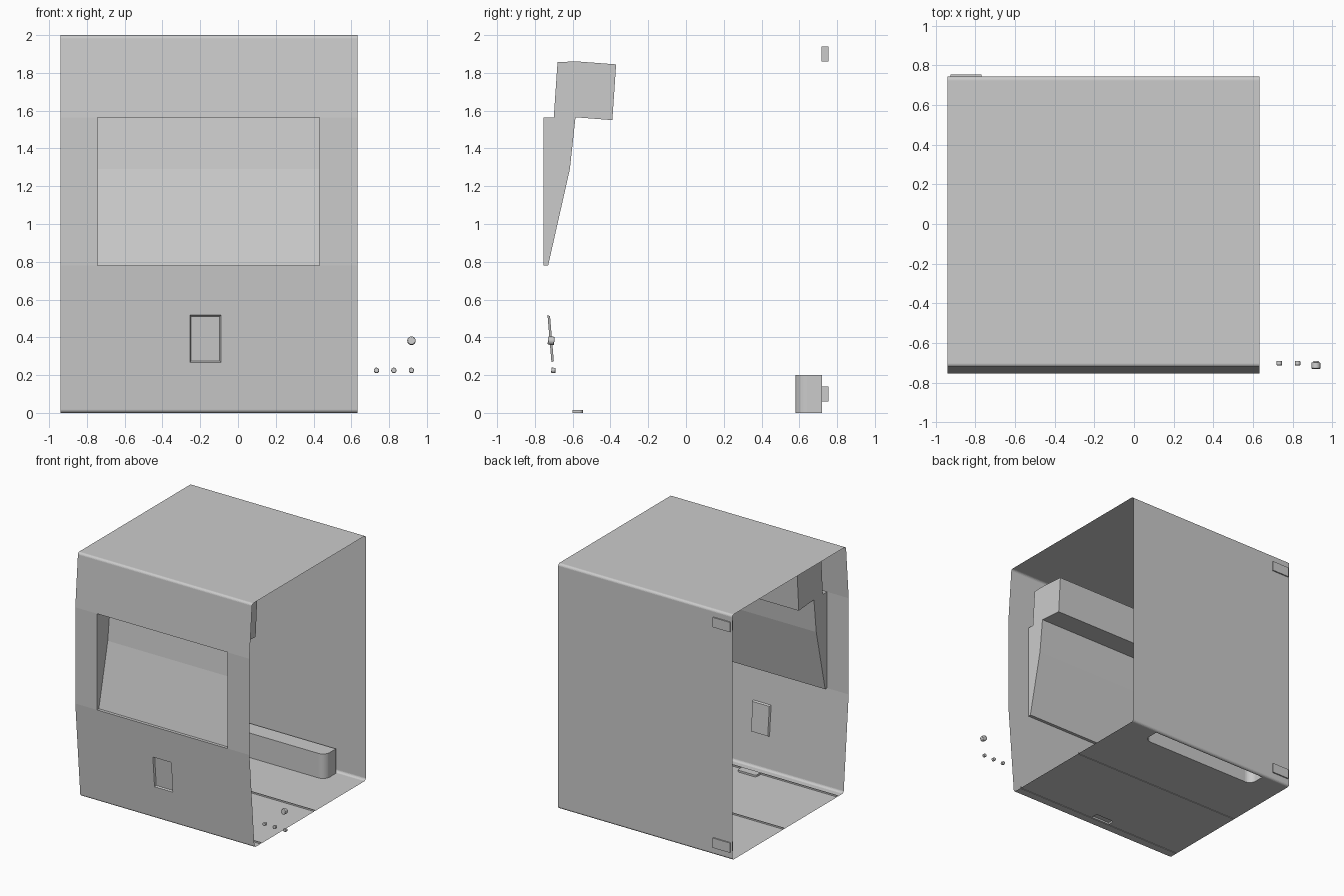
import bpy, bmesh, math
from mathutils import Vector

if "Cube" in bpy.data.objects:
    bpy.data.objects.remove(bpy.data.objects["Cube"])

X0, X1 = -0.94, 0.632     # shell width
FY = -0.755               # front face
LEAN = (0.755 - 0.69) / 0.78


def finish(name, bm):
    bmesh.ops.remove_doubles(bm, verts=bm.verts, dist=1e-5)
    me = bpy.data.meshes.new(name)
    bm.to_mesh(me)
    bm.free()
    ob = bpy.data.objects.new(name, me)
    bpy.context.collection.objects.link(ob)
    return ob


def rounded(points, segs=6):
    """Polyline of (a, b[, radius]); corners with a radius become arcs."""
    out = []
    n = len(points)
    for i, p in enumerate(points):
        c = Vector(p[:2])
        if len(p) < 3:
            out.append(c)
            continue
        d0 = (Vector(points[i - 1][:2]) - c).normalized()
        d1 = (Vector(points[(i + 1) % n][:2]) - c).normalized()
        half = d0.angle(d1) / 2
        centre = c + (d0 + d1).normalized() * (p[2] / math.sin(half))
        a = c + d0 * (p[2] / math.tan(half)) - centre
        b = c + d1 * (p[2] / math.tan(half)) - centre
        for k in range(segs + 1):
            out.append(centre + a.lerp(b, k / segs).normalized() * p[2])
    return out


def strip(name, profile, x0=X0, x1=X1, caps=False):
    """Extrude an open (y, z) profile along x as a thin sheet."""
    bm = bmesh.new()
    left = [bm.verts.new((x0, p[0], p[1])) for p in profile]
    right = [bm.verts.new((x1, p[0], p[1])) for p in profile]
    for i in range(len(profile) - 1):
        bm.faces.new((left[i], left[i + 1], right[i + 1], right[i]))
    if caps:
        bm.faces.new(left)
        bm.faces.new(right[::-1])
    bmesh.ops.recalc_face_normals(bm, faces=bm.faces)
    return finish(name, bm)


def pocket_panel(name, place, outer, hole, inner, depth):
    """Flat panel with a hole that leads into a closed pocket."""
    bm = bmesh.new()
    edges, loops = [], []
    for pts in (outer, hole):
        vs = [bm.verts.new(place(p[0], p[1], 0)) for p in pts]
        loops.append(vs)
        edges += [bm.edges.new((vs[i - 1], vs[i])) for i in range(len(vs))]
    bmesh.ops.triangle_fill(bm, edges=edges, use_beauty=True)
    rim = loops[1]
    cap = [bm.verts.new(place(p[0], p[1], depth)) for p in inner]
    for i in range(len(rim)):
        bm.faces.new((rim[i - 1], rim[i], cap[i], cap[i - 1]))
    bm.faces.new(cap)
    bmesh.ops.recalc_face_normals(bm, faces=bm.faces)
    return finish(name, bm)


def rect(a0, a1, b0, b1):
    return [(a0, b0), (a1, b0), (a1, b1), (a0, b1)]


def box(name, x, y, z):
    bm = bmesh.new()
    bmesh.ops.create_cube(bm, size=1)
    for v in bm.verts:
        v.co = [(r[0] + r[1]) / 2 + c * (r[1] - r[0]) for c, r in zip(v.co, (x, y, z))]
    return finish(name, bm)


def floor(u, v, d):
    return (u, v, d)


def lower_front(u, v, d):
    return (u, -0.69 - LEAN * v + d, v)


# Wrap-around shell: upper front, top and back
strip("upper_shell", rounded([(FY, 1.565), (-0.72, 2.0, 0.02), (0.745, 2.0, 0.02),
                              (0.745, 0.0, 0.02), (0.722, 0.0)]))

# Front lower edge with the first floor seam
strip("front_bottom_edge", rounded([(-0.606, 0), (-0.606, 0.012), (-0.612, 0.012), (-0.612, 0),
                                    (-0.69, 0, 0.02), (-0.69 - LEAN * 0.05, 0.05)]))
strip("floor_seam", [(0.08, 0), (0.08, 0.012), (0.086, 0.012), (0.086, 0)])

# Lower front with a shallow hatch
pocket_panel("lower_front_panel", lower_front, rect(X0, X1, 0.05, 0.78),
             rect(-0.255, -0.09, 0.268, 0.518), rect(-0.248, -0.097, 0.275, 0.511), 0.013)

# Front strips beside the window
for side, a, b in (("left", X0, -0.745), ("right", 0.432, X1)):
    strip("window_side_" + side, [(FY, 0.78), (FY, 1.565)], a, b)

# Window recess with the raised chamber above
strip("window_recess", [(FY, 0.78), (-0.73, 0.78), (-0.615, 1.29), (-0.585, 1.565),
                        (-0.39, 1.55), (-0.37, 1.845), (-0.57, 1.86), (-0.68, 1.858),
                        (-0.70, 1.565), (FY, 1.565)], -0.745, 0.432, caps=True)

# Floor panels: finger pull and rear trough
pull = rounded([(-0.25, -0.602), (-0.08, -0.602), (-0.08, -0.545, 0.02), (-0.25, -0.545, 0.02)])
pocket_panel("floor_panel", floor, rect(X0, X1, -0.606, 0.08), pull, pull, 0.015)
trough = rounded([(-0.69, 0.72), (-0.69, 0.58, 0.06), (0.38, 0.58, 0.06), (0.38, 0.72)], 8)
pocket_panel("rear_floor_trough", floor, rect(X0, X1, 0.086, 0.722), trough, trough, 0.2)

# Hinge pads on the back
for i, z in enumerate((0.06, 1.86)):
    box(f"hinge_pad_{i}", (-0.925, -0.77), (0.717, 0.755), (z, z + 0.08))

# Loose round buttons beside the body
for i, (x, y, z, r, h) in enumerate(((0.733, -0.702, 0.225, 0.014, 0.022),
                                     (0.825, -0.702, 0.225, 0.014, 0.022),
                                     (0.918, -0.702, 0.225, 0.014, 0.022),
                                     (0.918, -0.714, 0.382, 0.022, 0.034))):
    bpy.ops.mesh.primitive_cylinder_add(vertices=20, radius=r, depth=h, location=(x, y, z),
                                        rotation=(math.pi / 2 - math.atan(LEAN), 0, 0))
    ob = bpy.context.object
    ob.name = f"button_{i}"
    bev = ob.modifiers.new("soft_edge", "BEVEL")
    bev.width, bev.segments = r * 0.2, 2
    bpy.ops.object.shade_smooth_by_angle(angle=math.radians(40))
